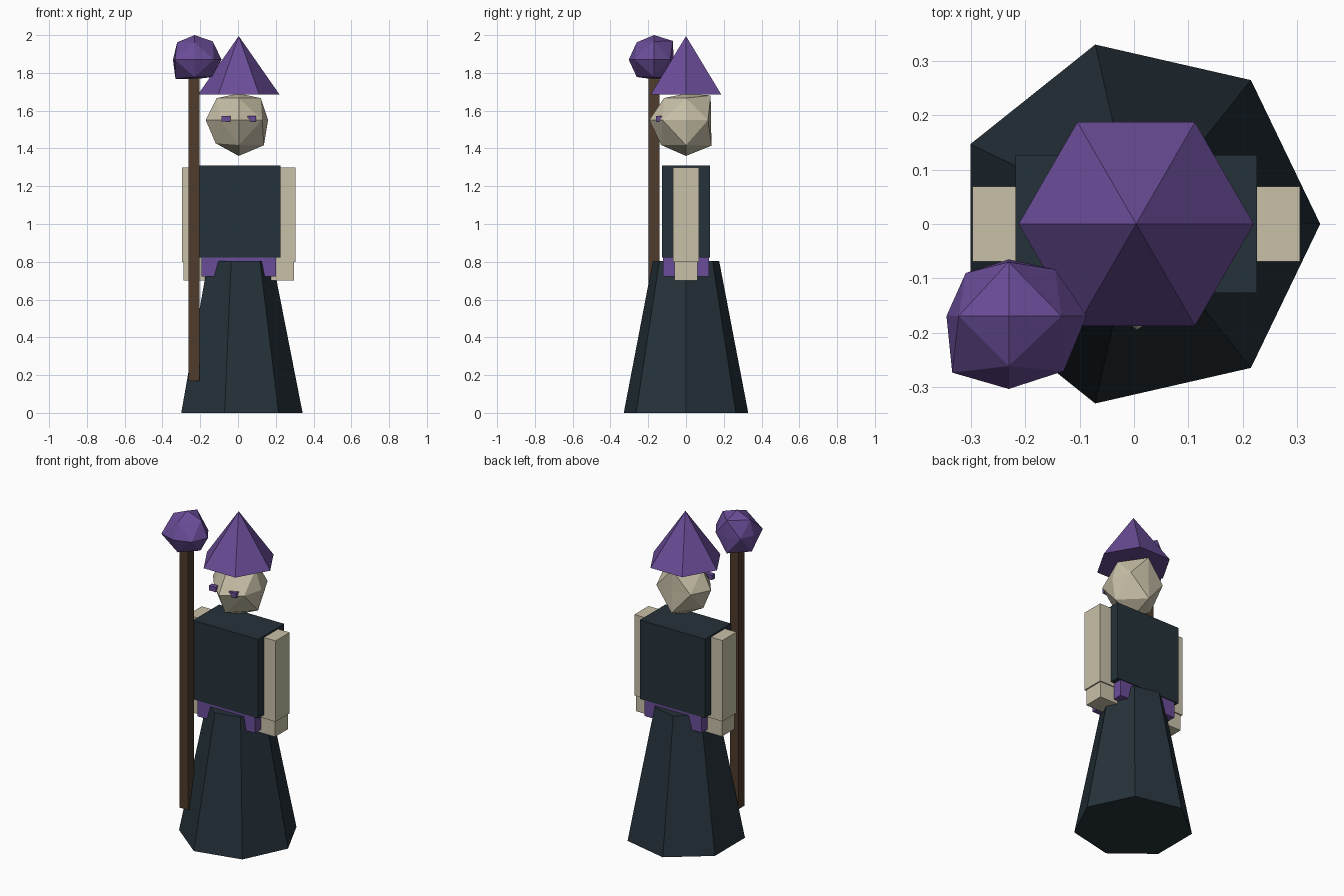
import bpy, bmesh, math
from mathutils import Vector

if "Cube" in bpy.data.objects:
    bpy.data.objects.remove(bpy.data.objects["Cube"])

CX = 0.004  # body axis


def mat(name, rgb):
    m = bpy.data.materials.new(name)
    lin = [((c / 255 + 0.055) / 1.055) ** 2.4 for c in rgb]
    m.diffuse_color = (*lin, 1)
    m.use_nodes = True
    m.node_tree.nodes["Principled BSDF"].inputs["Base Color"].default_value = m.diffuse_color
    return m


CLOTH = mat("dark_slate", (37, 50, 58))
PURPLE = mat("purple", (106, 77, 152))
SKIN = mat("pale_skin", (200, 192, 168))
WOOD = mat("brown_wood", (78, 60, 44))


def finish(name, bm, material):
    bmesh.ops.recalc_face_normals(bm, faces=bm.faces)
    me = bpy.data.meshes.new(name)
    bm.to_mesh(me)
    bm.free()
    me.materials.append(material)
    ob = bpy.data.objects.new(name, me)
    bpy.context.collection.objects.link(ob)
    return ob


def box(name, lo, hi, material):
    bm = bmesh.new()
    bmesh.ops.create_cube(bm, size=1)
    lo, hi = Vector(lo), Vector(hi)
    for v in bm.verts:
        v.co = (lo + hi) / 2 + v.co * (hi - lo)
    return finish(name, bm, material)


def frustum(name, sides, r0, r1, z0, z1, material):
    """Faceted cone with one corner pointing along +x."""
    bm = bmesh.new()
    rings = []
    for r, z in ((r0, z0), (r1, z1)):
        n = sides if r > 0 else 1
        rings.append([bm.verts.new((CX + r * math.cos(math.tau * i / sides),
                                    r * math.sin(math.tau * i / sides), z)) for i in range(n)])
    a, b = rings
    bm.faces.new(a)
    if len(b) > 1:
        bm.faces.new(b)
    for i in range(sides):
        j = (i + 1) % sides
        if len(b) > 1:
            bm.faces.new((a[i], a[j], b[j], b[i]))
        else:
            bm.faces.new((a[i], a[j], b[0]))
    return finish(name, bm, material)


def rough_ball(name, center, radius, scale, material):
    """Once-divided octahedron; scale maps a direction (x, y, z signs) to a radius factor."""
    bm = bmesh.new()
    verts = {}

    def vert(d):
        if d not in verts:
            f = radius * scale.get(d, 1)
            verts[d] = bm.verts.new(Vector(center) + Vector(d).normalized() * f)
        return verts[d]

    for sx in (-1, 1):
        for sy in (-1, 1):
            for sz in (-1, 1):
                x, y, z = (sx, 0, 0), (0, sy, 0), (0, 0, sz)
                xy, yz, zx = (sx, sy, 0), (0, sy, sz), (sx, 0, sz)
                for tri in ((x, xy, zx), (y, yz, xy), (z, zx, yz), (xy, yz, zx)):
                    bm.faces.new([vert(d) for d in tri])
    return finish(name, bm, material)


# Clothing
frustum("robe", 7, 0.338, 0.18, 0, 0.805, CLOTH)
box("belt", (CX - 0.196, -0.122, 0.722), (CX + 0.196, 0.122, 0.825), PURPLE)
box("torso", (CX - 0.222, -0.127, 0.822), (CX + 0.222, 0.127, 1.31), CLOTH)
frustum("hat", 6, 0.216, 0, 1.685, 1.995, PURPLE)

# Arms, hands and eyes on both sides
for side, s in (("left", -1), ("right", 1)):
    def pair(a, b):
        return sorted((CX + s * a, CX + s * b))
    x0, x1 = pair(0.16, 0.301)
    box(side + "_arm", (x0, -0.069, 0.8), (x1, 0.069, 1.3), SKIN)
    x0, x1 = pair(0.17, 0.293)
    box(side + "_hand", (x0, -0.062, 0.702), (x1, 0.062, 0.805), SKIN)
    x0, x1 = pair(0.045, 0.092)
    box(side + "_eye", (x0, -0.158, 1.542), (x1, -0.128, 1.572), PURPLE)

# Head
rough_ball("head", (CX, 0, 1.55), 0.165, {
    (-1, 0, 0): 1.06, (1, 0, 0): 0.94, (0, -1, 0): 1.18, (0, 1, 0): 0.8, (0, 0, -1): 1.15,
    (0, 0, 1): 0.85, (1, 0, -1): 1.14, (-1, 0, -1): 1.05, (0, -1, -1): 1.13, (0, 1, -1): 1.16,
    (0, 1, 1): 1.12, (-1, -1, 0): 0.85, (1, -1, 0): 1.06}, SKIN)

# Staff with rough orb
SX, SY = -0.232, -0.169
box("staff", (SX - 0.029, SY - 0.029, 0.168), (SX + 0.029, SY + 0.029, 1.8), WOOD)
rough_ball("staff_orb", (SX + 0.002, SY, 1.87), 0.13, {
    (1, 0, 0): 1.1, (-1, 0, 0): 0.88, (0, 1, 0): 0.8, (0, -1, 0): 1.03, (0, 0, -1): 0.8,
    (-1, -1, 0): 1.13, (1, -1, 0): 1.1, (1, 1, 0): 0.93, (-1, 1, 0): 0.86,
    (-1, 0, -1): 1.1, (1, 0, 1): 1.05, (0, 1, 1): 1.08, (0, 1, -1): 1.1}, PURPLE)
